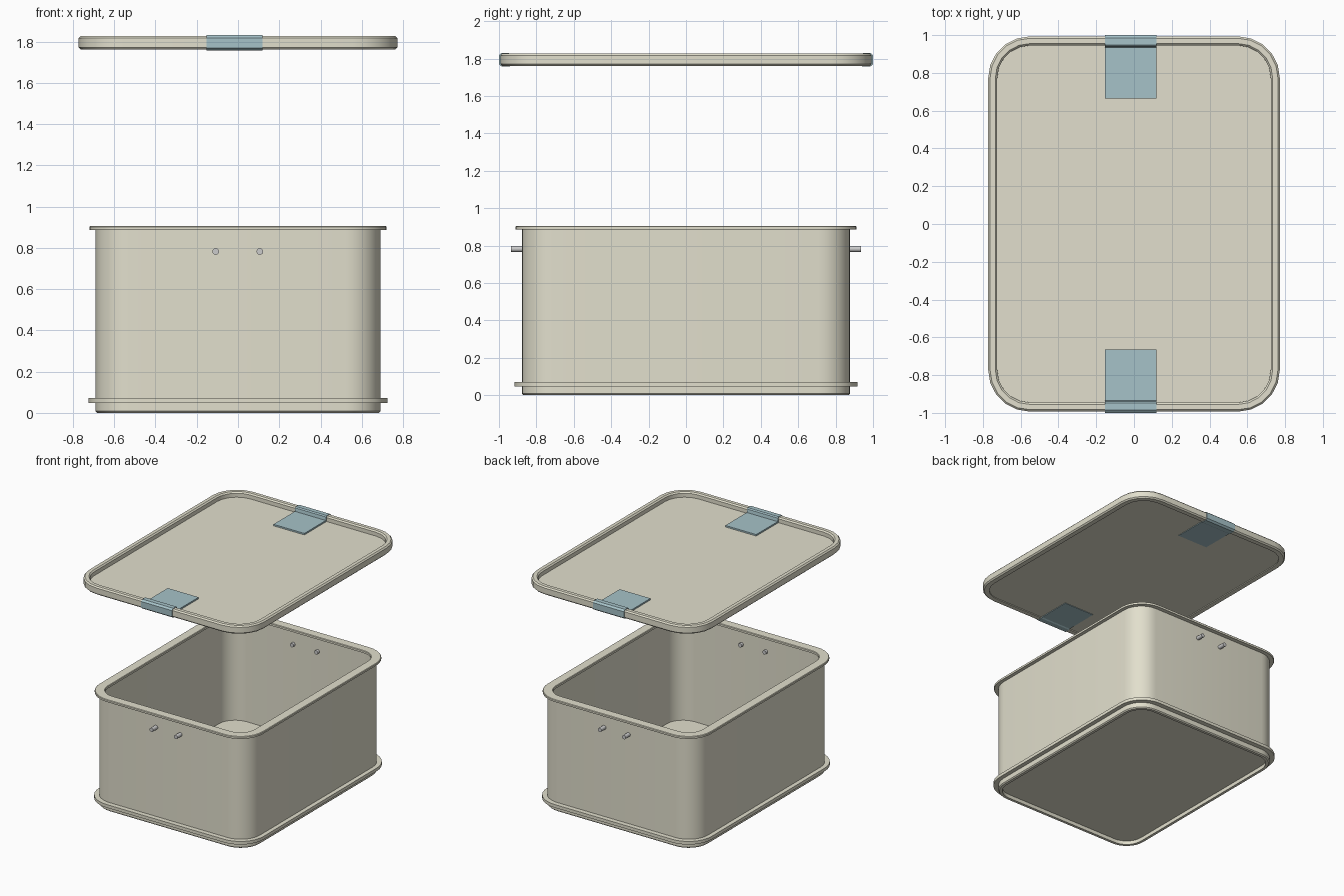
import bpy, bmesh, math
from math import pi, cos, sin

if "Cube" in bpy.data.objects:
    bpy.data.objects.remove(bpy.data.objects["Cube"])


def material(name, rgb):
    m = bpy.data.materials.new(name)
    m.diffuse_color = (*rgb, 1)
    m.use_nodes = True
    m.node_tree.nodes["Principled BSDF"].inputs["Base Color"].default_value = m.diffuse_color
    return m


BEIGE = material("beige_plastic", (0.76, 0.74, 0.61))
BLUE = material("blue_plastic", (0.38, 0.54, 0.58))


def finish(name, bm, mat=None, smooth=True):
    bmesh.ops.recalc_face_normals(bm, faces=bm.faces)
    me = bpy.data.meshes.new(name)
    bm.to_mesh(me)
    bm.free()
    ob = bpy.data.objects.new(name, me)
    bpy.context.collection.objects.link(ob)
    if mat:
        me.materials.append(mat)
    if smooth:
        bpy.ops.object.select_all(action='DESELECT')
        ob.select_set(True)
        bpy.context.view_layer.objects.active = ob
        bpy.ops.object.shade_smooth_by_angle(angle=math.radians(32))
    return ob


def outline(hx, hy, r, n):
    """Rounded rectangle with n segments per corner."""
    pts = []
    for k, (sx, sy) in enumerate(((1, 1), (-1, 1), (-1, -1), (1, -1))):
        for i in range(n + 1):
            a = (k + i / n) * pi / 2
            pts.append((sx * (hx - r) + r * cos(a), sy * (hy - r) + r * sin(a)))
    return pts


def sweep(name, hx, hy, r, profile, closed, n=8):
    """Carry a profile of (outward offset, z) round a rounded rectangle."""
    bm = bmesh.new()
    loops = []
    for off, z in profile:
        pts = outline(hx + off, hy + off, r + off, n)
        loops.append([bm.verts.new((x, y, z)) for x, y in pts])
    pairs = list(zip(loops, loops[1:]))
    if closed:
        pairs.append((loops[-1], loops[0]))
    for a, b in pairs:
        for i in range(len(a)):
            j = (i + 1) % len(a)
            bm.faces.new((a[i], a[j], b[j], b[i]))
    if not closed:
        bm.faces.new(loops[0])
        bm.faces.new(loops[-1])
    return finish(name, bm, BEIGE)


# Open box: recessed underside, foot ring, outer wall, inner wall, floor
sweep("box_body", 0.69, 0.877, 0.17,
      [(-0.03, 0.03), (-0.03, 0), (-0.008, 0), (0, 0.008), (0, 0.89),
       (-0.025, 0.89), (-0.025, 0.055)], False)

# Lip around the opening and flange near the foot
BAND = (0.69, 0.882, 0.17)
sweep("top_rim", *BAND,
      [(0.028, 0.886), (0.03, 0.889), (0.03, 0.901), (0.026, 0.905),
       (-0.041, 0.905), (-0.045, 0.901), (-0.045, 0.886)], True)
sweep("bottom_flange", *BAND,
      [(-0.02, 0.047), (0.034, 0.047), (0.034, 0.072), (-0.02, 0.072)], True)

# Floating lid: recessed panel and chamfered raised border
LID = (0.772, 0.993, 0.22)
sweep("lid_panel", *LID, [(-0.03, 1.768), (-0.03, 1.785)], False, 5)
sweep("lid_rim", *LID,
      [(-0.048, 1.761), (-0.01, 1.761), (0, 1.771), (0, 1.816), (-0.01, 1.826),
       (-0.038, 1.826), (-0.048, 1.816)], True, 5)

# Blue clips over the short lid edges, with a flap lying on the panel
CLIP = [(0.665, 1.764), (0.935, 1.762), (0.945, 1.757), (0.985, 1.757), (1.0, 1.769),
        (1.0, 1.818), (0.985, 1.831), (0.948, 1.831), (0.939, 1.823), (0.935, 1.797),
        (0.665, 1.797)]
for name, s in (("front_clip", -1), ("back_clip", 1)):
    bm = bmesh.new()
    left = [bm.verts.new((-0.153, s * y, z)) for y, z in CLIP]
    right = [bm.verts.new((0.119, s * y, z)) for y, z in CLIP]
    bm.faces.new(left)
    bm.faces.new(right)
    for i in range(len(CLIP)):
        j = (i + 1) % len(CLIP)
        bm.faces.new((left[i], left[j], right[j], right[i]))
    finish(name, bm, BLUE, False)

# Pairs of latch pins through the short walls
for side, s in (("front", -1), ("back", 1)):
    for i, x in enumerate((-0.108, 0.106)):
        bpy.ops.mesh.primitive_cylinder_add(vertices=16, radius=0.016, depth=0.105,
                                            location=(x, s * 0.883, 0.782),
                                            rotation=(pi / 2, 0, 0))
        bpy.context.object.name = f"{side}_pin_{i + 1}"
        bpy.ops.object.shade_smooth_by_angle()
